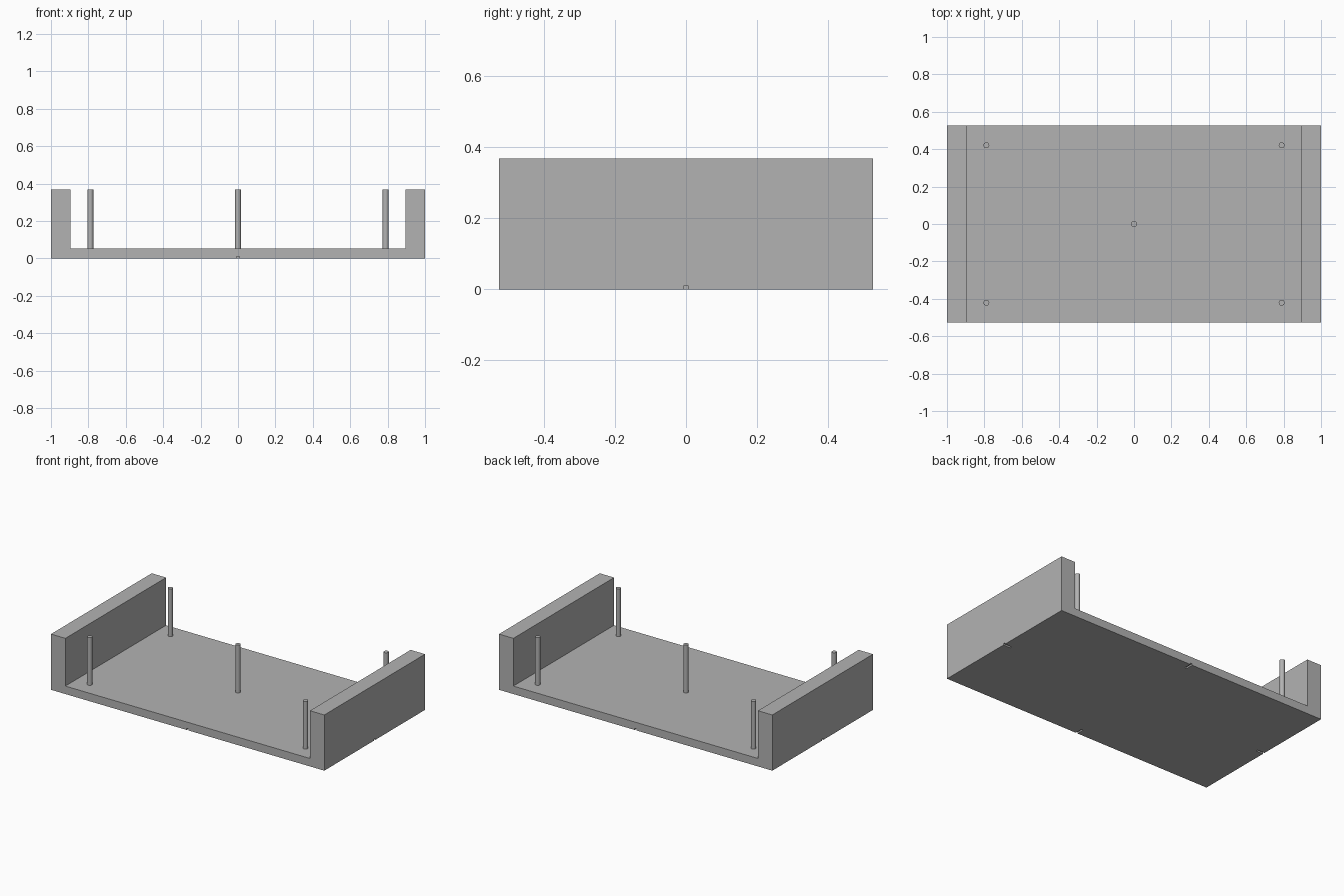
import bpy, bmesh
from mathutils import Vector

cube = bpy.data.objects.get("Cube")
if cube:
    bpy.data.objects.remove(cube, do_unlink=True)

U = 2 / 38                      # module: the tray is 38 x 20 x 7 modules
HALF_X, HALF_Y, HEIGHT = 19 * U, 10 * U, 7 * U
FLOOR, WALL = U, 2 * U

grey = bpy.data.materials.new("plain grey")
grey.use_nodes = True
colour = (0.45, 0.45, 0.45, 1)
grey.diffuse_color = colour
grey.node_tree.nodes["Principled BSDF"].inputs["Base Color"].default_value = colour


def finish(bm, name):
    mesh = bpy.data.meshes.new(name)
    bmesh.ops.recalc_face_normals(bm, faces=bm.faces)
    bm.to_mesh(mesh)
    bm.free()
    mesh.materials.append(grey)
    obj = bpy.data.objects.new(name, mesh)
    bpy.context.collection.objects.link(obj)
    return obj


# Tray: U-shaped profile extruded from front to back
inner = HALF_X - WALL
right_half = [(HALF_X, 0), (HALF_X, HEIGHT), (inner, HEIGHT), (inner, FLOOR)]
profile = right_half + [(-x, z) for x, z in reversed(right_half)]
bm = bmesh.new()
face = bm.faces.new([bm.verts.new((x, -HALF_Y, z)) for x, z in profile])
extruded = bmesh.ops.extrude_face_region(bm, geom=[face])["geom"]
moved = [v for v in extruded if isinstance(v, bmesh.types.BMVert)]
bmesh.ops.translate(bm, verts=moved, vec=(0, 2 * HALF_Y, 0))
tray = finish(bm, "tray")

# Tiny notches under the middle of each bottom edge
NOTCH_W, NOTCH_H, NOTCH_D = 0.014, 0.01, U
bm = bmesh.new()
for x, y in ((HALF_X, 0), (-HALF_X, 0), (0, HALF_Y), (0, -HALF_Y)):
    size = (2 * NOTCH_D, NOTCH_W) if x else (NOTCH_W, 2 * NOTCH_D)
    verts = bmesh.ops.create_cube(bm, size=1)["verts"]
    bmesh.ops.scale(bm, verts=verts, vec=Vector((*size, 2 * NOTCH_H)))
    bmesh.ops.translate(bm, verts=verts, vec=(x, y, 0))
cutter = finish(bm, "notch_cutter")
cutter.hide_render = True
cut = tray.modifiers.new("notches", "BOOLEAN")
cut.operation = "DIFFERENCE"
cut.solver = "EXACT"
cut.object = cutter
bpy.context.view_layer.objects.active = tray
bpy.ops.object.modifier_apply(modifier=cut.name)
bpy.data.objects.remove(cutter, do_unlink=True)

# Pins: one in the centre and one near each corner
PINS = {"centre": (0, 0), "front_left": (1, -1), "front_right": (-1, -1),
        "back_left": (1, 1), "back_right": (-1, 1)}
for place, (sx, sy) in PINS.items():
    bm = bmesh.new()
    bmesh.ops.create_cone(bm, cap_ends=True, segments=24, radius1=0.3 * U,
                          radius2=0.3 * U, depth=HEIGHT - FLOOR)
    pin = finish(bm, place + "_pin")
    pin.location = (sx * 15 * U, sy * 8 * U, (HEIGHT + FLOOR) / 2)
    bpy.ops.object.select_all(action="DESELECT")
    pin.select_set(True)
    bpy.context.view_layer.objects.active = pin
    bpy.ops.object.shade_smooth_by_angle()
